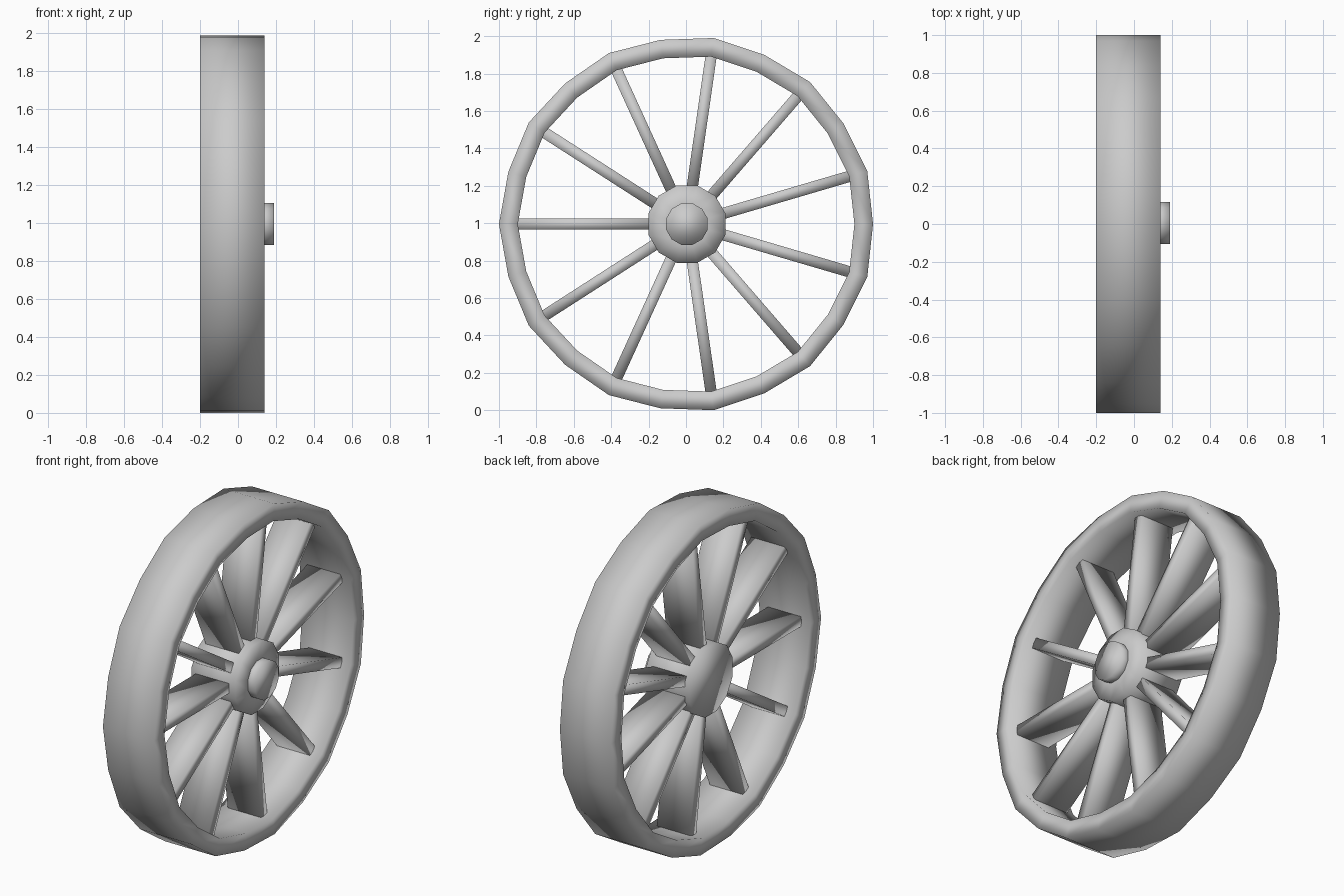
import bpy, bmesh
from math import sin, cos, pi

if "Cube" in bpy.data.objects:
    bpy.data.objects.remove(bpy.data.objects["Cube"])

CY, CZ = 0.005, 0.995      # wheel axle position
SPOKES = 11


def lathe(name, profile, n, turn=0.0, closed=False, wobble=lambda i: 1.0):
    """Sweep (x, radius) points around the axle, along x."""
    bm = bmesh.new()
    rings = []
    for i in range(n):
        a = turn + 2 * pi * i / n
        k = wobble(i)
        rings.append([bm.verts.new((x, r * k * cos(a), r * k * sin(a))) for x, r in profile])
    m = len(profile)
    for i in range(n):
        p, q = rings[i], rings[(i + 1) % n]
        for j in range(m if closed else m - 1):
            bm.faces.new((p[j], p[(j + 1) % m], q[(j + 1) % m], q[j]))
    if not closed:                       # cap both ends
        bm.faces.new([r[0] for r in rings])
        bm.faces.new([r[-1] for r in rings])
    return finish(name, bm)


def finish(name, bm):
    bmesh.ops.recalc_face_normals(bm, faces=bm.faces)
    for f in bm.faces:
        f.smooth = True
    mesh = bpy.data.meshes.new(name)
    bm.to_mesh(mesh)
    bm.free()
    ob = bpy.data.objects.new(name, mesh)
    ob.location = (0, CY, CZ)
    bpy.context.collection.objects.link(ob)
    return ob


# rim: box section, slightly larger where the spokes meet it
lathe("rim", [(-0.2, 1), (0.14, 1), (0.14, 0.9), (-0.2, 0.9)], 2 * SPOKES, pi,
      closed=True, wobble=lambda i: 0.995 if i % 2 else 1.005)

# hub barrel with a smaller axle cap in front
lathe("hub", [(-0.17, 0.214), (0.125, 0.214), (0.14, 0.115)], 12, pi / 12)
lathe("axle_cap", [(0.10, 0.115), (0.19, 0.115)], 12, pi / 12)

# spokes: flat planks running from the hub into the rim
for i in range(SPOKES):
    bm = bmesh.new()
    bmesh.ops.create_cube(bm, size=1)
    for v in bm.verts:
        v.co.x = -0.03 + v.co.x * 0.22
        v.co.y = 0.53 + v.co.y * 0.80
        v.co.z *= 0.06
    spoke = finish(f"spoke_{i + 1}", bm)
    spoke.rotation_euler.x = pi + 2 * pi * i / SPOKES
